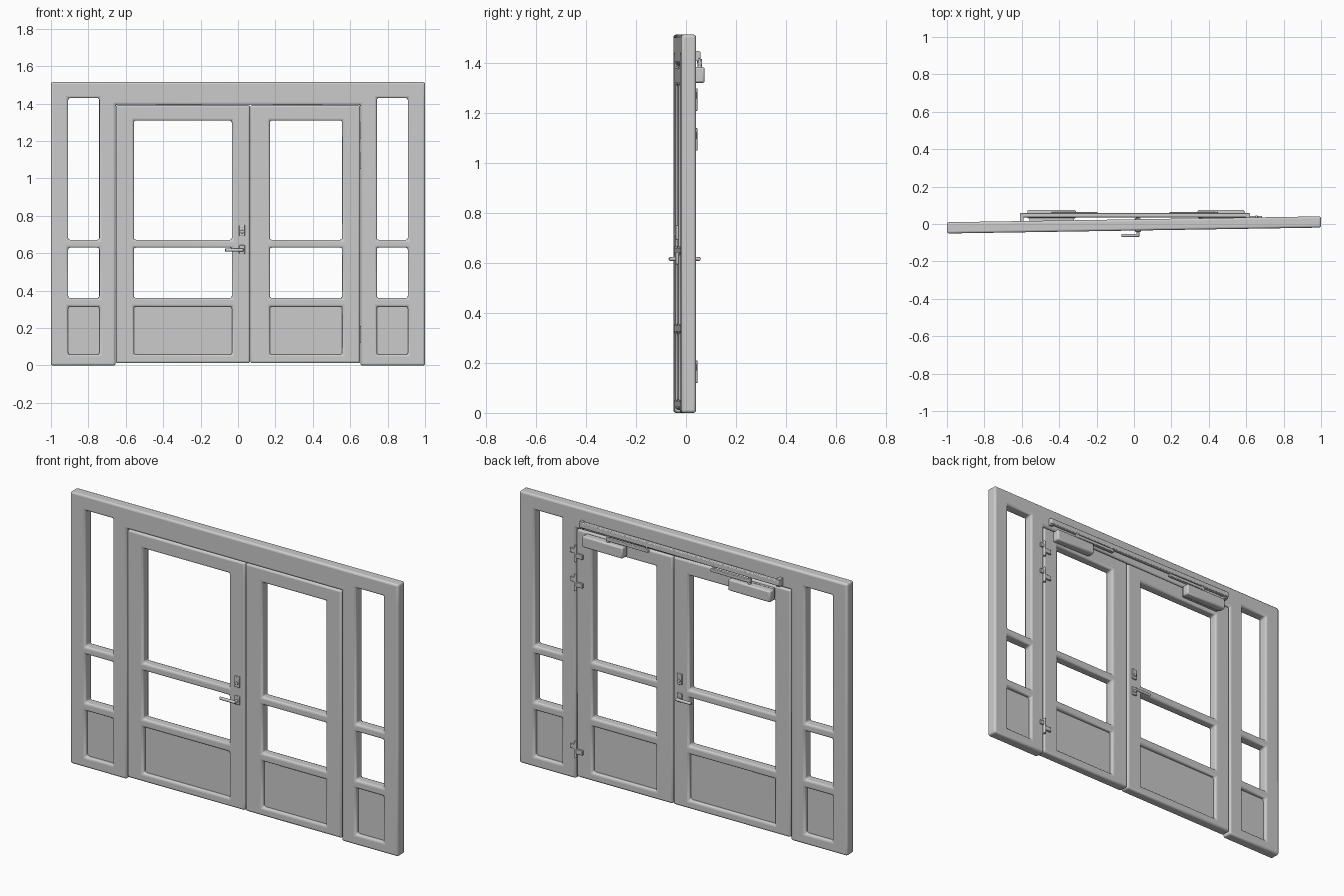
import bpy, bmesh, math
from mathutils import Matrix, Vector

cube = bpy.data.objects.get("Cube")
if cube:
    bpy.data.objects.remove(cube, do_unlink=True)

mat = bpy.data.materials.new("plain grey")
mat.use_nodes = True
GREY = (0.6, 0.6, 0.6, 1)
mat.diffuse_color = GREY
mat.node_tree.nodes["Principled BSDF"].inputs["Base Color"].default_value = GREY

# The whole doorway is turned slightly about the vertical axis
TILT = Matrix.Translation((0, -0.005, 0)) @ Matrix.Rotation(0.0157, 4, 'Z')
STRAIGHT = Matrix.Identity(4)


def finish(name, bm, matrix, bevel=0.0, segments=3):
    bmesh.ops.recalc_face_normals(bm, faces=bm.faces)
    mesh = bpy.data.meshes.new(name)
    bm.to_mesh(mesh)
    bm.free()
    mesh.materials.append(mat)
    ob = bpy.data.objects.new(name, mesh)
    bpy.context.collection.objects.link(ob)
    ob.matrix_world = matrix
    if bevel:
        mod = ob.modifiers.new("rounded edges", 'BEVEL')
        mod.width, mod.segments = bevel, segments
        mod.limit_method = 'ANGLE'
    return ob


def slab(name, xs, zs, is_open, half, bevel=0.011):
    """Upright slab on a grid of cells; cells where is_open(x, z) are left out."""
    bm = bmesh.new()
    grid = [[bm.verts.new((x, -half, z)) for z in zs] for x in xs]
    for i in range(len(xs) - 1):
        for k in range(len(zs) - 1):
            if not is_open((xs[i] + xs[i + 1]) / 2, (zs[k] + zs[k + 1]) / 2):
                bm.faces.new((grid[i][k], grid[i + 1][k],
                              grid[i + 1][k + 1], grid[i][k + 1]))
    bmesh.ops.delete(bm, geom=[v for v in bm.verts if not v.link_faces], context='VERTS')
    out = bmesh.ops.extrude_face_region(bm, geom=bm.faces[:], use_keep_orig=True)
    moved = [g for g in out["geom"] if isinstance(g, bmesh.types.BMVert)]
    bmesh.ops.translate(bm, verts=moved, vec=(0, 2 * half, 0))
    bmesh.ops.dissolve_limit(bm, angle_limit=0.01, verts=bm.verts, edges=bm.edges)
    return finish(name, bm, TILT, bevel)


def box(name, x, y, z, matrix=TILT, bevel=0.0):
    bm = bmesh.new()
    bmesh.ops.create_cube(bm, size=1)
    for v in bm.verts:
        v.co = [lo + (c + 0.5) * (hi - lo) for c, (lo, hi) in zip(v.co, (x, y, z))]
    return finish(name, bm, matrix, bevel, 2)


def rod(name, start, end, radius, matrix=TILT):
    a, b = Vector(start), Vector(end)
    bm = bmesh.new()
    bmesh.ops.create_cone(bm, cap_ends=True, segments=16, radius1=radius,
                          radius2=radius, depth=(b - a).length)
    turn = (b - a).to_track_quat('Z', 'Y').to_matrix().to_4x4()
    bm.transform(Matrix.Translation((a + b) / 2) @ turn)
    return finish(name, bm, matrix, 0.002, 2)


BARS = [0.315, 0.36, 0.63, 0.672]      # heights of the two cross rails


def in_rail(z):
    return BARS[0] < z < BARS[1] or BARS[2] < z < BARS[3]


# Fixed frame: header and side lights in one piece
def frame_open(x, z):
    if abs(x) < 0.655:
        return z < 1.395
    return 0.742 < abs(x) < 0.908 and 0.058 < z < 1.43 and not in_rail(z)


half_xs = [0.655, 0.742, 0.908, 1.0]
slab("fixed_frame", [-x for x in reversed(half_xs)] + half_xs,
     [0, 0.058] + BARS + [1.395, 1.43, 1.515], frame_open, 0.03)

# Door leaves, with hand-side stiles meeting off centre
for name, xs in (("wide_door_leaf", [-0.653, -0.557, -0.033, 0.064]),
                 ("narrow_door_leaf", [0.066, 0.17, 0.557, 0.653])):
    slab(name, xs, [0.012, 0.058] + BARS + [1.31, 1.392],
         lambda x, z: xs[1] < x < xs[2] and 0.058 < z < 1.31 and not in_rail(z), 0.028)

# Solid kick panels in the lowest openings
for name, x0, x1 in (("right_side_panel", -0.908, -0.742), ("wide_leaf_panel", -0.557, -0.033),
                     ("narrow_leaf_panel", 0.17, 0.557), ("left_side_panel", 0.742, 0.908)):
    box(name, (x0 - 0.01, x1 + 0.01), (-0.007, 0.007), (0.048, 0.325))

# Lever handles and lock plates on both faces
for face, s in (("front", -1), ("back", 1)):
    plate_y = sorted((s * 0.026, s * 0.037))
    box(face + "_handle_plate", (0.006, 0.036), plate_y, (0.595, 0.643), bevel=0.003)
    box(face + "_lock_plate", (0.006, 0.036), plate_y, (0.692, 0.752), bevel=0.003)
    rod(face + "_lock_cylinder", (0.021, s * 0.03, 0.715), (0.021, s * 0.042, 0.715), 0.009)
    rod(face + "_spindle", (0.021, s * 0.03, 0.617), (0.021, s * 0.06, 0.617), 0.008)
    rod(face + "_lever", (0.028, s * 0.056, 0.617), (-0.068, s * 0.056, 0.617), 0.008)

# Hinges on the back of the narrow leaf
for i, z in enumerate((0.165, 1.095, 1.255)):
    tag = f"hinge_{i + 1}_"
    rod(tag + "barrel", (0.655, 0.033, z - 0.045), (0.655, 0.033, z + 0.045), 0.008)
    box(tag + "leaf_plate", (0.61, 0.655), (0.026, 0.038), (z - 0.022, z + 0.004), bevel=0.002)
    box(tag + "jamb_plate", (0.655, 0.685), (0.028, 0.038), (z + 0.004, z + 0.028), bevel=0.002)

# Closer rail across the header with its end brackets
box("closer_rail", (-0.61, 0.62), (0.036, 0.058), (1.418, 1.448), STRAIGHT, 0.004)
for side, x in (("right", -0.6), ("left", 0.61)):
    box(side + "_rail_bracket", (x - 0.01, x + 0.01), (0, 0.05), (1.41, 1.45), STRAIGHT)

# Closer bodies and sliding arms
for side, body, arm, pivot in (("right", (-0.57, -0.31), (-0.44, -0.195), -0.43),
                               ("left", (0.34, 0.59), (0.19, 0.45), 0.44)):
    box(side + "_closer_body", body, (0.03, 0.075), (1.322, 1.385), STRAIGHT, 0.008)
    box(side + "_closer_mount", (body[0] + 0.01, body[1] - 0.01), (0.01, 0.035),
        (1.328, 1.38), STRAIGHT)
    box(side + "_closer_arm", arm, (0.046, 0.064), (1.392, 1.41), STRAIGHT, 0.003)
    rod(side + "_closer_pivot", (pivot, 0.055, 1.38), (pivot, 0.055, 1.418), 0.009, STRAIGHT)
    end = arm[0] + 0.015 if side == "left" else arm[1] - 0.015
    rod(side + "_arm_slider", (end, 0.052, 1.4), (end, 0.052, 1.43), 0.007, STRAIGHT)

# Smooth rounding with crisp edges
for ob in bpy.context.scene.objects:
    ob.select_set(ob.type == 'MESH')
    if ob.type == 'MESH':
        bpy.context.view_layer.objects.active = ob
bpy.ops.object.shade_smooth_by_angle(angle=math.radians(40))
